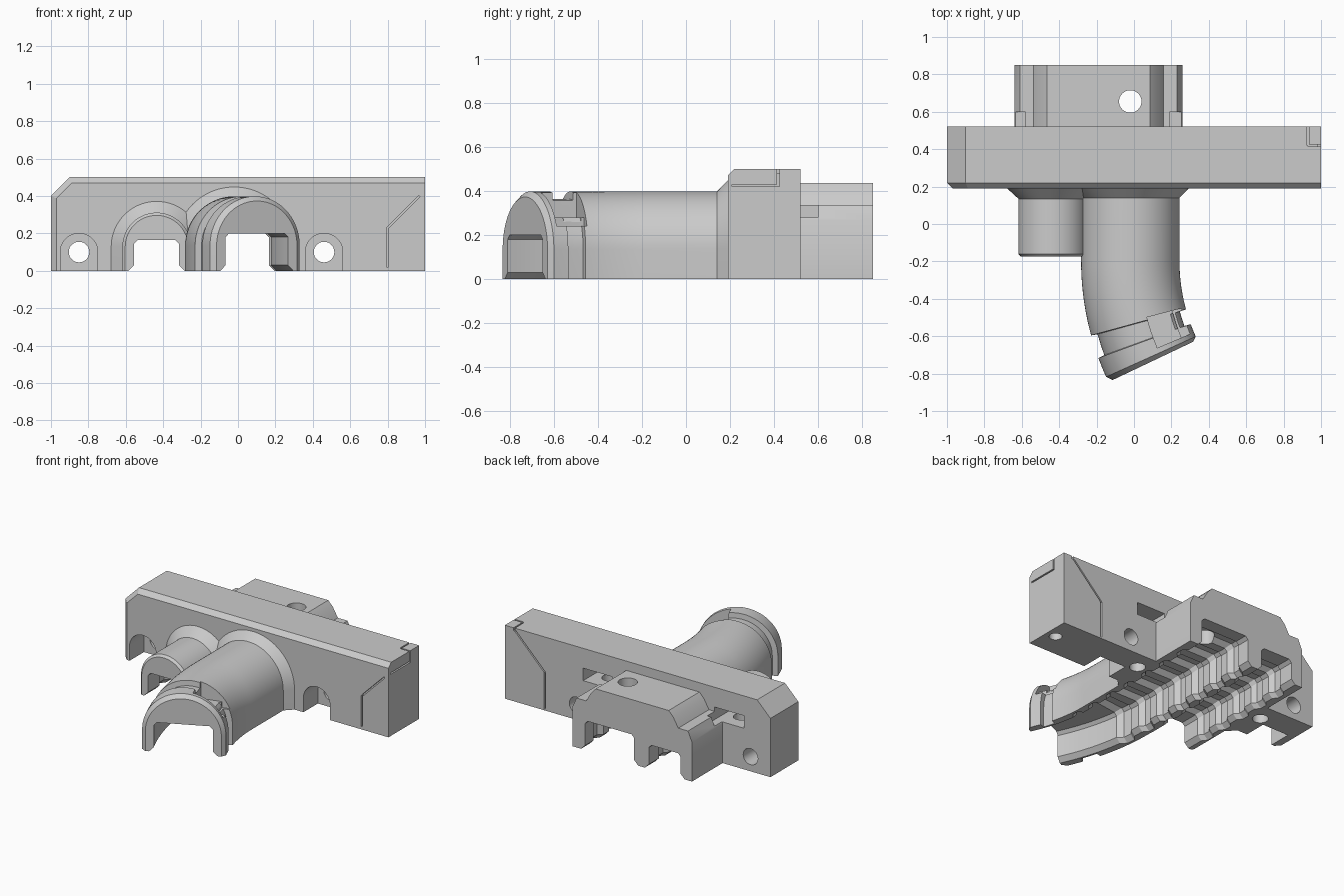
import bpy, bmesh
from math import sin, cos, pi
from mathutils import Vector

if "Cube" in bpy.data.objects:
    bpy.data.objects.remove(bpy.data.objects["Cube"])

TIP = 0.75        # path length at the end of the bent spout
LOW = -0.05       # solids start slightly low and are trimmed flat at z = 0


def loft(name, rings):
    """Closed solid skinned through equal-length rings of points."""
    bm = bmesh.new()
    vs = [[bm.verts.new(p) for p in r] for r in rings]
    n = len(rings[0])
    for a, b in zip(vs, vs[1:]):
        for i in range(n):
            j = (i + 1) % n
            bm.faces.new((a[i], a[j], b[j], b[i]))
    bm.faces.new(vs[0])
    bm.faces.new(vs[-1])
    bmesh.ops.recalc_face_normals(bm, faces=bm.faces)
    if bm.calc_volume(signed=True) < 0:
        bmesh.ops.reverse_faces(bm, faces=bm.faces)
    me = bpy.data.meshes.new(name)
    bm.to_mesh(me)
    bm.free()
    ob = bpy.data.objects.new(name, me)
    bpy.context.collection.objects.link(ob)
    return ob


def prism_y(name, pts, y0, y1):
    return loft(name, [[(x, y, z) for x, z in pts] for y in (y0, y1)])


def rod(name, a, b, r, n=32):
    a, b = Vector(a), Vector(b)
    d = (b - a).normalized()
    u = d.orthogonal().normalized()
    v = d.cross(u)
    ring = [u * (r * cos(2 * pi * i / n)) + v * (r * sin(2 * pi * i / n)) for i in range(n)]
    return loft(name, [[c + p for p in ring] for c in (a, b)])


def box(name, x0, x1, y0, y1, z0, z1):
    return prism_y(name, [(x0, z0), (x1, z0), (x1, z1), (x0, z1)], y0, y1)


def slit(a, b, normal):
    """Thin groove cutter along a surface line."""
    a, b, n = Vector(a), Vector(b), Vector(normal)
    s = (b - a).cross(n).normalized() * 0.005
    return loft("slit_cutter", [[p + s + n * .02, p - s + n * .02, p - s - n * .02, p + s - n * .02]
                                for p in (a, b)])


def bent_path(t):
    a = max(0, (t - 0.196) / 1.25)
    return -.02 + 1.25 * (1 - cos(a)), -min(t, .196) - 1.25 * sin(a), a


def straight_path(t):
    return -.435, -t, 0


def sweep(name, path, stations, profile):
    rings = []
    for t, d in stations:
        x, y, a = path(t)
        rings.append([(x + u * cos(a), y + u * sin(a), z) for u, z in profile(d)])
    return loft(name, rings)


def arch(r, cz, n=40):
    def f(d):
        q = r + d
        return [(-q, LOW)] + [(-q * cos(pi * i / n), cz + q * sin(pi * i / n)) for i in range(n + 1)] + [(q, LOW)]
    return f


def channel(h, top):
    def f(d):
        w = h + d
        half = [(w + .03, -.1), (w + .03, 0), (w, .03), (w, top + d - .02), (w - .02, top + d)]
        return half + [(-x, z) for x, z in reversed(half)]
    return f


def ribbed(t0, t1, depth, end):
    """Corrugated channel stations."""
    st, t = [(-.95, 0)], t0
    while t + .11 < t1:
        st += [(t, 0), (t + .03, depth), (t + .08, depth), (t + .11, 0)]
        t += .17
    while t < end - .01:
        st.append((t, 0))
        t += .05
    return st + [(end, 0)]


def volume(me):
    bm = bmesh.new()
    bm.from_mesh(me)
    v = bm.calc_volume()
    bm.free()
    return v


def boolean(target, tool, op):
    """Apply a boolean, keeping only a result of plausible volume."""
    old, tv = volume(target.data), volume(tool.data)
    for solver in ('EXACT', 'MANIFOLD'):
        m = target.modifiers.new(op, 'BOOLEAN')
        m.operation, m.solver, m.object = op, solver, tool
        dg = bpy.context.evaluated_depsgraph_get()
        dg.update()
        me = bpy.data.meshes.new_from_object(target.evaluated_get(dg))
        target.modifiers.remove(m)
        change = (volume(me) - old) * (1 if op == 'UNION' else -1)
        if 1e-7 < change < tv * 1.05 and len(me.polygons) > 5:
            target.data = me
            break
    bpy.data.objects.remove(tool)


# Main bar with chamfered front edges
full = [(-1, LOW), (1, LOW), (1, .5), (-.9, .5), (-1, .4)]
front = [(-.97, LOW), (1, LOW), (1, .47), (-.888, .47), (-.97, .388)]
body = loft("clamp_body", [[(x, y, z) for x, z in p] for p, y in ((front, .19), (full, .22), (full, .52))])

# Stepped rear block
half = [(.45, LOW), (.45, .268), (.42, .336), (.347, .336), (.31, .40), (.275, .437)]
rear = prism_y("rear_block", [(x - .19, z) for x, z in half] + [(-x - .19, z) for x, z in reversed(half)], .45, .85)

# Bent spout with flared root, neck groove and collar
st = [(-.25, .05), (-.19, .05), (-.14, 0), (.196, 0)]
st += [(.196 + .03 * i, 0) for i in range(1, 11)]
st += [(TIP - .22, 0), (TIP - .217, -.035), (TIP - .165, -.035), (TIP - .118, -.035), (TIP - .115, 0),
       (TIP - .07, 0), (TIP - .025, 0), (TIP, -.025)]
spout = sweep("bent_spout", bent_path, st, arch(.263, .135))

# Short straight spout
stub = sweep("short_spout", straight_path, [(-.25, .06), (-.19, .06), (-.135, 0), (.16, 0), (.175, -.015)],
             arch(.183, .128))

for part in (rear, stub, spout):
    boolean(body, part, 'UNION')

cutters = [
    # Flat underside
    box("floor_trim", -1.5, 1.5, -1.5, 1.5, -.3, 0),
    # Corrugated channels
    sweep("large_channel", bent_path, ribbed(-.76, .5, .03, TIP + .05), channel(.185, .2)),
    sweep("small_channel", straight_path, ribbed(-.74, .14, .025, .25), channel(.12, .165)),
    # Locking recess beside the neck
    sweep("lock_recess", bent_path, [(TIP - .235, 0), (TIP - .15, 0), (TIP - .055, 0)],
          lambda d: [(.05, .28), (.19, .28), (.19, .24), (.4, .24), (.4, .6), (.05, .6)]),
    # Vertical holes
    rod("rear_hole", (-.02, .655, .1), (-.02, .655, .6), .06),
    rod("pin_hole", (.93, .355, -.1), (.93, .355, .12), .04),
]

# Horizontal screw holes with head pockets
for x in (-.85, .46):
    cutters.append(rod("screw_hole", (x, 0, .1), (x, .7, .1), .055))
    pts = [(x - .1, -.1)] + [(x - .1 * cos(pi * i / 20), .1 + .1 * sin(pi * i / 20)) for i in range(21)] + [(x + .1, -.1)]
    cutters.append(prism_y("head_pocket", pts, .1, .345))

# Nut slots in the back with vertical screw holes
for x in (.30, -.69):
    cutters.append(box("nut_slot", x - .11, x + .11, .25, .6, .28, .365))
    cutters.append(rod("vertical_screw_hole", (x, .39, -.1), (x, .39, .32), .05))

# Thin slits around the right end
for a, b, n in [((.8, .19, .02), (.8, .19, .23), (0, 1, 0)),
                ((.8, .19, .23), (.97, .19, .4), (0, 1, 0)),
                ((.7, .52, .01), (.7, .52, .26), (0, 1, 0)),
                ((.7, .52, .26), (.92, .52, .48), (0, 1, 0)),
                ((1, .21, .425), (1, .42, .425), (1, 0, 0)),
                ((1, .42, .42), (1, .42, .51), (1, 0, 0)),
                ((.93, .42, .5), (1.01, .42, .5), (0, 0, 1)),
                ((.93, .42, .5), (.93, .53, .5), (0, 0, 1))]:
    cutters.append(slit(a, b, n))

for c in cutters:
    boolean(body, c, 'DIFFERENCE')

bpy.ops.object.select_all(action='DESELECT')
body.select_set(True)
bpy.context.view_layer.objects.active = body
bpy.ops.object.shade_smooth_by_angle(angle=0.5)
